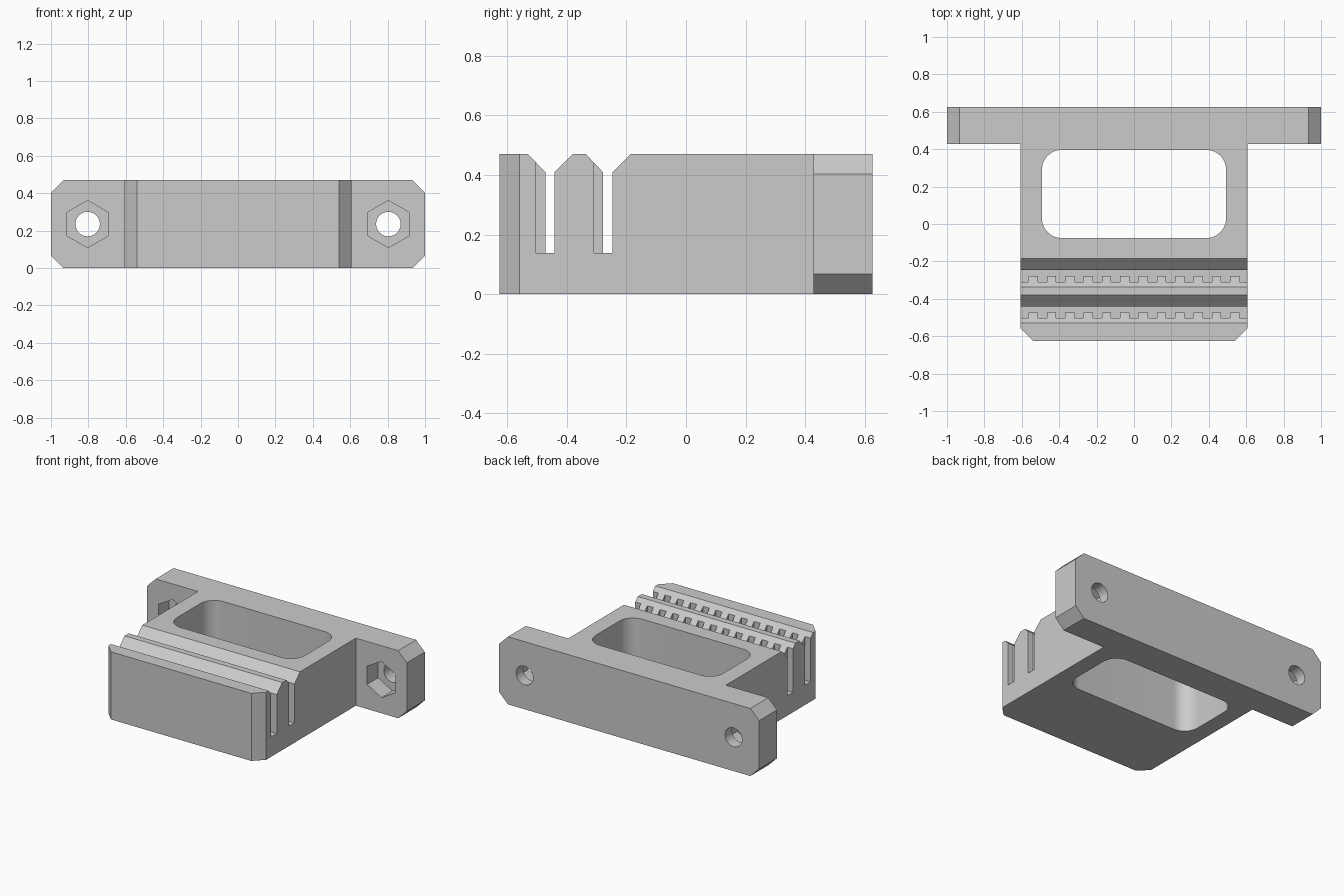
import bpy, bmesh, math

if "Cube" in bpy.data.objects:
    bpy.data.objects.remove(bpy.data.objects["Cube"], do_unlink=True)

HEIGHT, DEPTH, BEVEL = 0.47, 0.625, 0.067
BODY_X, PLATE_Y, SLOT_Z = 0.607, 0.428, 0.138

mat = bpy.data.materials.new("plain grey")
mat.use_nodes = True
GREY = (0.6, 0.6, 0.6, 1)
mat.diffuse_color = GREY
mat.node_tree.nodes["Principled BSDF"].inputs["Base Color"].default_value = GREY


def prism(name, outline, axis, spans):
    """Extrude a 2D outline along an axis, once for each (start, end) span."""
    place = {"X": lambda a, b, t: (t, a, b),
             "Y": lambda a, b, t: (a, t, b),
             "Z": lambda a, b, t: (a, b, t)}[axis]
    bm = bmesh.new()
    for start, end in spans:
        low = [bm.verts.new(place(a, b, start)) for a, b in outline]
        high = [bm.verts.new(place(a, b, end)) for a, b in outline]
        bm.faces.new(low)
        bm.faces.new(high[::-1])
        for i in range(len(low)):
            j = (i + 1) % len(low)
            bm.faces.new((low[j], low[i], high[i], high[j]))
    bmesh.ops.recalc_face_normals(bm, faces=bm.faces)
    mesh = bpy.data.meshes.new(name)
    bm.to_mesh(mesh)
    bm.free()
    mesh.materials.append(mat)
    obj = bpy.data.objects.new(name, mesh)
    bpy.context.collection.objects.link(obj)
    return obj


def combine(target, other, operation):
    """Apply a boolean and discard the helper."""
    mod = target.modifiers.new(other.name, "BOOLEAN")
    mod.operation, mod.solver, mod.object = operation, "EXACT", other
    bpy.context.view_layer.objects.active = target
    bpy.ops.object.modifier_apply(modifier=mod.name)
    bpy.data.objects.remove(other, do_unlink=True)


def circle(cx, cy, radius, count, start=0.0, sweep=2 * math.pi):
    return [(cx + radius * math.cos(start + sweep * i / count),
             cy + radius * math.sin(start + sweep * i / count)) for i in range(count)]


# Body block with chamfered front corners
f = BODY_X - BEVEL
bracket = prism("belt_clamp_bracket",
                [(-f, -DEPTH), (f, -DEPTH), (BODY_X, BEVEL - DEPTH), (BODY_X, 0.53),
                 (-BODY_X, 0.53), (-BODY_X, BEVEL - DEPTH)], "Z", [(0, HEIGHT)])

# Wide mounting plate with four chamfered corners
p, top = 1 - BEVEL, HEIGHT - BEVEL
plate = prism("mounting_plate",
              [(-p, 0), (p, 0), (1, BEVEL), (1, top), (p, HEIGHT), (-p, HEIGHT),
               (-1, top), (-1, BEVEL)], "Y", [(PLATE_Y, DEPTH)])
combine(bracket, plate, "UNION")

# Rounded window through the body
r, hx, y0, y1 = 0.105, 0.492, -0.075, 0.396
corners = [(hx - r, y1 - r), (r - hx, y1 - r), (r - hx, y0 + r), (hx - r, y0 + r)]
window = []
for i, (cx, cy) in enumerate(corners):
    window += circle(cx, cy, r, 13, i * math.pi / 2, math.pi / 2 * 13 / 12)
combine(bracket, prism("window_cutter", window, "Z", [(-0.1, 0.6)]), "DIFFERENCE")

# Belt slots: funnel-topped gap, then toothed recesses in the front wall
pitch, tooth, teeth = 0.098, 0.05, 12
edges = [-0.7]
for i in range(teeth):
    mid = (i - (teeth - 1) / 2) * pitch
    edges += [mid - tooth / 2, mid + tooth / 2]
edges.append(0.7)
gaps = list(zip(edges[::2], edges[1::2]))
for front, back in ((-0.472, -0.441), (-0.278, -0.246)):
    lip, rise = 0.409, 0.1
    funnel = [(front, SLOT_Z), (back, SLOT_Z), (back, lip), (back + rise, lip + rise),
              (front - rise * 0.95, lip + rise), (front, lip)]
    combine(bracket, prism("slot_cutter", funnel, "X", [(-0.7, 0.7)]), "DIFFERENCE")
    wall, inner = front - 0.031, front + 0.01
    recess = [(wall, SLOT_Z), (inner, SLOT_Z), (inner, 0.5), (wall, 0.5)]
    combine(bracket, prism("tooth_cutter", recess, "X", gaps), "DIFFERENCE")

# Bolt holes with hexagonal nut pockets on the front of the plate
for side in (-1, 1):
    cx, cz = side * 0.804, HEIGHT / 2
    hole = circle(cx, cz, 0.0655, 40)
    combine(bracket, prism("bolt_cutter", hole, "Y", [(0.3, 0.8)]), "DIFFERENCE")
    pocket = circle(cx, cz, 0.126, 6, math.pi / 2)
    combine(bracket, prism("nut_cutter", pocket, "Y", [(0.3, PLATE_Y + 0.12)]), "DIFFERENCE")

# Smooth the round walls, keep the edges crisp
bpy.ops.object.select_all(action="DESELECT")
bracket.select_set(True)
bpy.context.view_layer.objects.active = bracket
bpy.ops.object.shade_smooth_by_angle(angle=math.radians(30))
